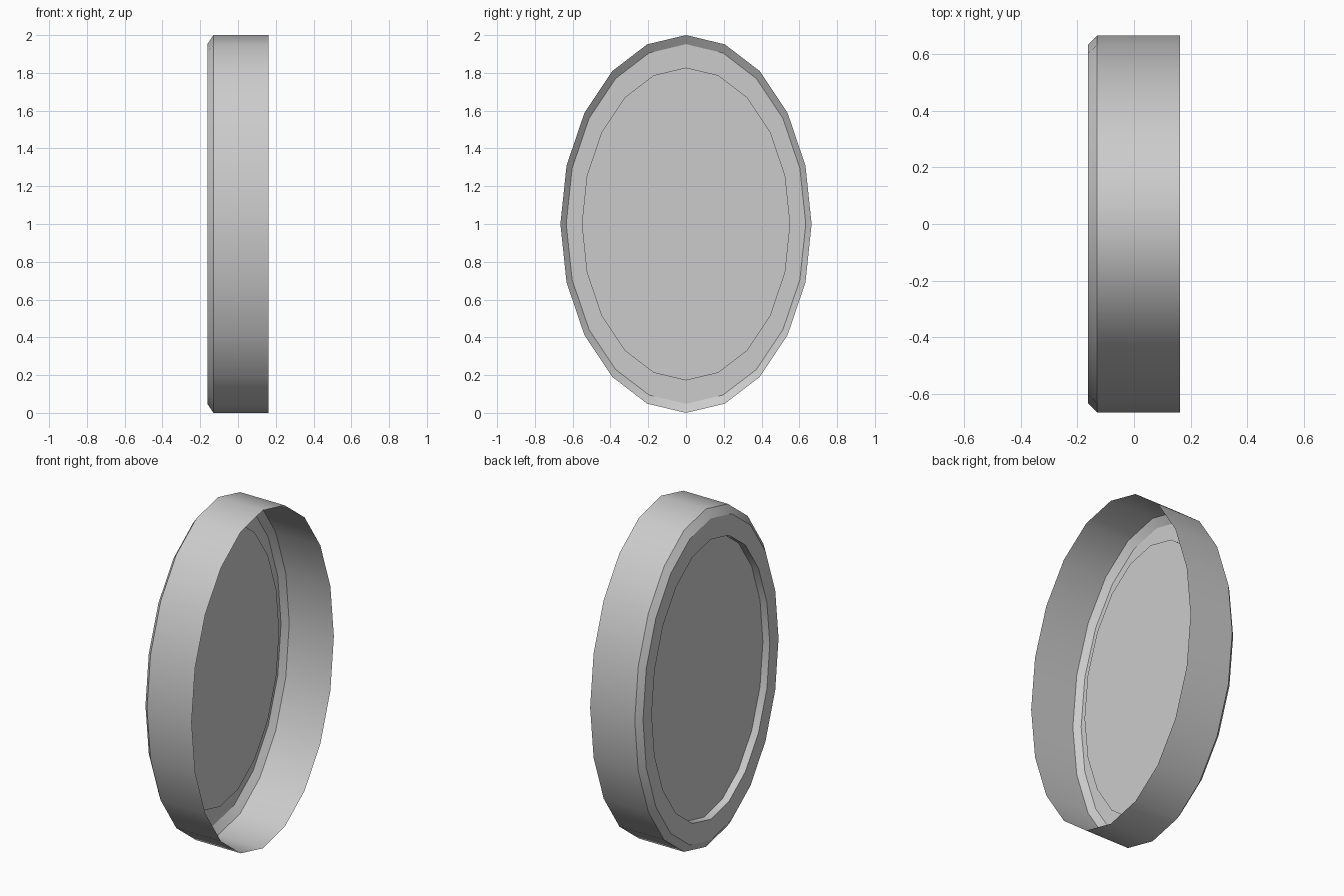
import bpy, bmesh
from math import sin, cos, pi, radians

if "Cube" in bpy.data.objects:
    bpy.data.objects.remove(bpy.data.objects["Cube"])

SIDES = 20

# Profile of the open shell: (x, y radius, z radius), from open rim to recessed panel
PROFILE = [
    (0.162, 0.665, 1.0),     # open rim
    (-0.13, 0.665, 1.0),     # end of side wall
    (-0.162, 0.634, 0.952),  # chamfer
    (-0.162, 0.552, 0.828),  # flat border
    (-0.117, 0.552, 0.828),  # recess step
]

bm = bmesh.new()


def ring(x, ry, rz):
    return [bm.verts.new((x, ry * sin(2 * pi * i / SIDES), 1 + rz * cos(2 * pi * i / SIDES)))
            for i in range(SIDES)]


# Side wall, chamfer, border and recess step
rings = [ring(*p) for p in PROFILE]
for a, b in zip(rings, rings[1:]):
    for i in range(SIDES):
        j = (i + 1) % SIDES
        bm.faces.new((a[i], b[i], b[j], a[j]))

# Recessed oval panel
bm.faces.new(rings[-1])
bmesh.ops.recalc_face_normals(bm, faces=bm.faces)
bm.normal_update()
if bm.faces[0].normal.z < 0:  # first wall face is at the top and must face up
    bmesh.ops.reverse_faces(bm, faces=bm.faces)

mesh = bpy.data.meshes.new("oval_shell")
bm.to_mesh(mesh)
bm.free()
shell = bpy.data.objects.new("oval_shell", mesh)
bpy.context.collection.objects.link(shell)

# Smooth round the oval, crisp at the chamfer and recess
bpy.context.view_layer.objects.active = shell
shell.select_set(True)
bpy.ops.object.shade_smooth_by_angle(angle=radians(30))
